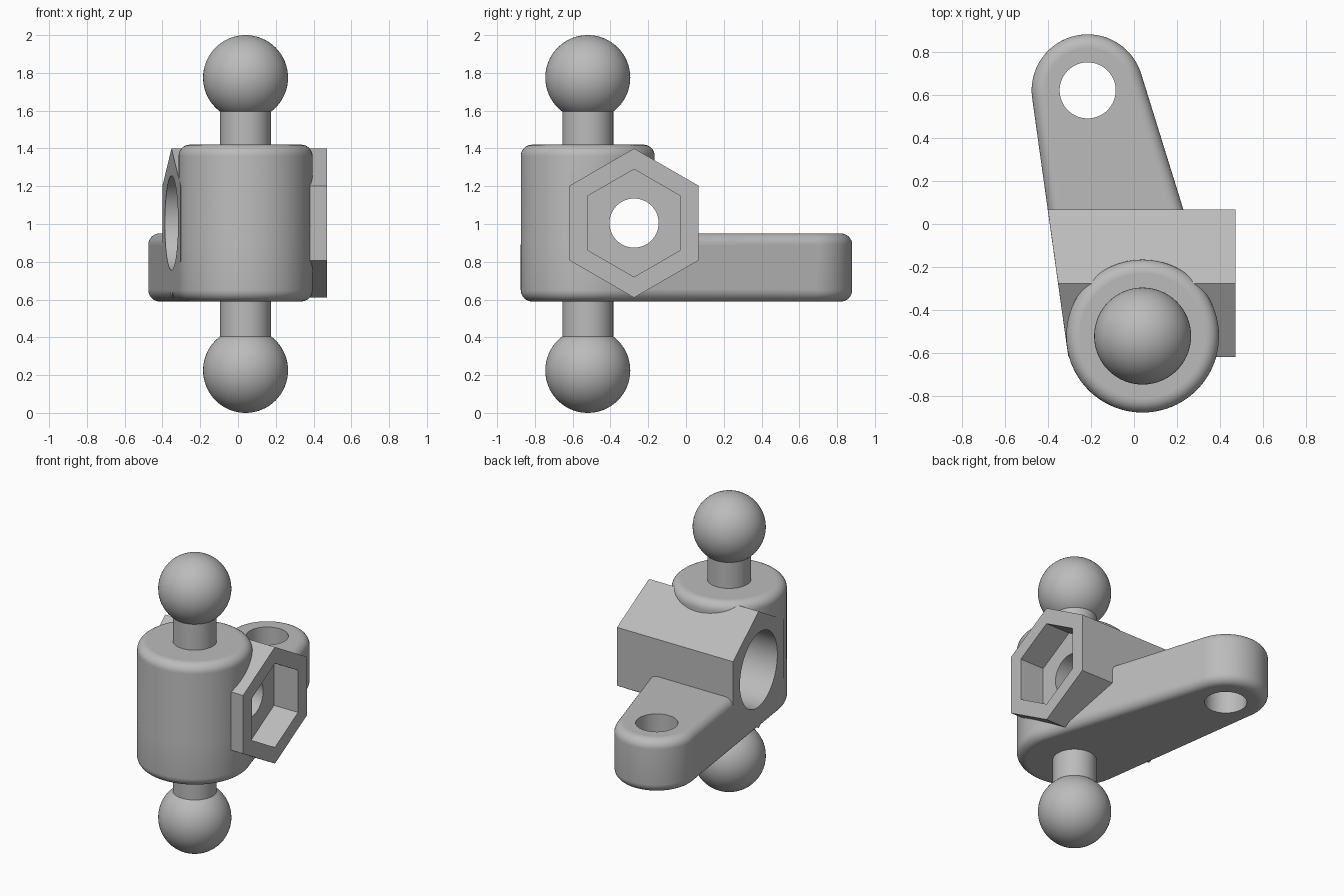
import bpy
import bmesh
from math import cos, sin, pi, atan2, asin, sqrt

if "Cube" in bpy.data.objects:
    bpy.data.objects.remove(bpy.data.objects["Cube"])

# Single grey plastic
grey = bpy.data.materials.new("grey plastic")
grey.use_nodes = True
colour = (0.5, 0.5, 0.5, 1)
grey.diffuse_color = colour
grey.node_tree.nodes["Principled BSDF"].inputs["Base Color"].default_value = colour

# Main dimensions
POST = (0.04, -0.52, 0.355)      # x, y, radius of the upright body
TIP = (-0.215, 0.62, 0.26)       # x, y, radius of the arm end
BOLT_Y, BOLT_Z = -0.275, 1.005   # axis of the cross bolt
BASE, ARM_TOP, POST_TOP, FILLET = 0.59, 0.95, 1.42, 0.06
SEGMENTS = 96


def loft(name, rings):
    """Skin matching rings of points and cap both ends."""
    bm = bmesh.new()
    loops = [[bm.verts.new(p) for p in ring] for ring in rings]
    n = len(loops[0])
    for a, b in zip(loops, loops[1:]):
        for i in range(n):
            j = (i + 1) % n
            bm.faces.new((a[i], a[j], b[j], b[i]))
    bm.faces.new(loops[0][::-1])
    bm.faces.new(loops[-1])
    bmesh.ops.recalc_face_normals(bm, faces=bm.faces)
    mesh = bpy.data.meshes.new(name)
    bm.to_mesh(mesh)
    bm.free()
    mesh.materials.append(grey)
    ob = bpy.data.objects.new(name, mesh)
    bpy.context.collection.objects.link(ob)
    return ob


def rounded_prism(name, arcs, layers):
    """Outline made of arcs (x, y, r, start, end); layers are (inset, z)."""
    rings = []
    for inset, z in layers:
        ring = []
        for x, y, r, start, end in arcs:
            full = end - start > 2 * pi - 0.01
            count = SEGMENTS if full else SEGMENTS // 2
            for i in range(count):
                a = start + (end - start) * i / (count if full else count - 1)
                ring.append((x + (r - inset) * cos(a), y + (r - inset) * sin(a), z))
        rings.append(ring)
    return loft(name, rings)


def fillet_layers(z, direction):
    """Quarter-round layers from a side wall to the cap at height z."""
    angles = [i * pi / 16 for i in range(9)]
    return [(FILLET * (1 - cos(a)), z - direction * FILLET * (1 - sin(a))) for a in angles]


def x_prism(name, radius, sides, left, right):
    """Prism along x on the bolt axis; left gives x at a given y."""
    angles = [pi / 2 + 2 * pi * i / sides for i in range(sides)]
    yz = [(BOLT_Y + radius * cos(a), BOLT_Z + radius * sin(a)) for a in angles]
    return loft(name, [[(left(y), y, z) for y, z in yz], [(right, y, z) for y, z in yz]])


def combine(target, other, operation):
    mod = target.modifiers.new("combine", 'BOOLEAN')
    mod.operation, mod.object, mod.solver = operation, other, 'EXACT'
    bpy.context.view_layer.objects.active = target
    bpy.ops.object.modifier_apply(modifier=mod.name)
    bpy.data.objects.remove(other)


def smooth(ob):
    """Smooth the curved skin, keep the large plane faces flat."""
    mesh = ob.data
    mesh.shade_smooth()
    mesh.set_sharp_from_angle(angle=pi / 6)
    for p in mesh.polygons:
        p.use_smooth = p.area < 0.02


# Tangent directions of the arm outline around its two end circles
dx, dy = TIP[0] - POST[0], TIP[1] - POST[1]
heading = atan2(dy, dx)
lean = asin((POST[2] - TIP[2]) / sqrt(dx * dx + dy * dy))
right_a, left_a = heading - pi / 2 + lean, heading + pi / 2 - lean


# The left wall of the arm also trims the bolt housing
def arm_wall(y):
    nx, ny = cos(left_a), sin(left_a)
    offset = nx * POST[0] + ny * POST[1] + POST[2] - 0.0005
    return (offset - ny * y) / nx


# Arm, upright body and hexagonal housing joined in one piece
arm_layers = fillet_layers(BASE, -1)[::-1] + fillet_layers(ARM_TOP, 1)
body = rounded_prism("bracket_body", [TIP + (right_a, left_a),
                                      POST + (left_a, right_a + 2 * pi)], arm_layers)
column = rounded_prism("column", [(POST[0], POST[1], POST[2] - 0.0005, 0, 2 * pi)],
                       [(0, 0.7)] + fillet_layers(POST_TOP, 1))
combine(body, column, 'UNION')
combine(body, x_prism("housing", 0.395, 6, arm_wall, 0.47), 'UNION')

# Nut pocket, bolt head recess, bolt hole and arm hole
for cutter in (
    x_prism("nut_pocket", 0.285, 6, lambda y: 0.29, 0.6),
    x_prism("head_recess", 0.25, SEGMENTS, lambda y: -0.6, 0.0),
    x_prism("bolt_hole", 0.13, SEGMENTS, lambda y: -0.7, 0.7),
    rounded_prism("arm_hole", [(TIP[0], TIP[1], 0.13, 0, 2 * pi)], [(0, 0.4), (0, 1.2)]),
):
    combine(body, cutter, 'DIFFERENCE')
smooth(body)

# Ball studs above and below
for side, ball_z, stud_z in (("upper", 1.775, POST_TOP - 0.02), ("lower", 0.225, BASE + 0.02)):
    stud = rounded_prism(side + "_stud", [(POST[0], POST[1], 0.135, 0, 2 * pi)],
                         [(0, min(ball_z, stud_z)), (0, max(ball_z, stud_z))])
    smooth(stud)
    bpy.ops.mesh.primitive_uv_sphere_add(segments=64, ring_count=32, radius=0.225,
                                         location=(POST[0], POST[1], ball_z))
    ball = bpy.context.object
    ball.name = side + "_ball"
    ball.data.materials.append(grey)
    ball.data.shade_smooth()
